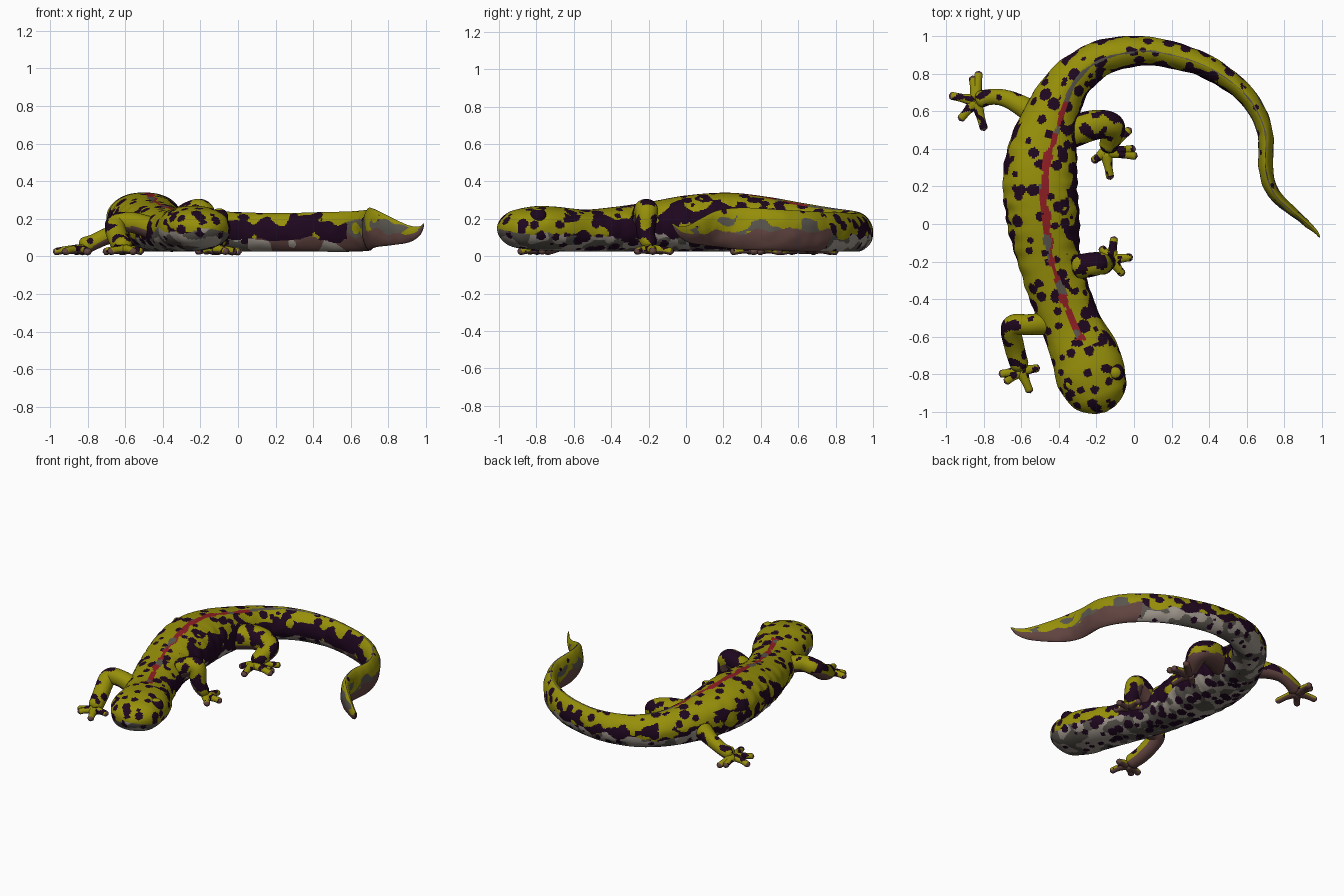
import bpy, bmesh
from math import sin, cos, tau, sqrt, copysign, exp
from mathutils import Vector, noise

if "Cube" in bpy.data.objects:
    bpy.data.objects.remove(bpy.data.objects["Cube"])


def material(name, rgb):
    m = bpy.data.materials.new(name)
    m.use_nodes = True
    m.diffuse_color = (*rgb, 1)
    bsdf = m.node_tree.nodes["Principled BSDF"]
    bsdf.inputs["Base Color"].default_value = (*rgb, 1)
    bsdf.inputs["Roughness"].default_value = 0.8
    return m


PALETTE = [
    material("olive_yellow", (0.305, 0.275, 0.003)),
    material("dark_purple", (0.013, 0.002, 0.013)),
    material("pale_grey", (0.34, 0.30, 0.26)),
    material("mid_grey", (0.10, 0.09, 0.075)),
    material("stripe_red", (0.27, 0.013, 0.017)),
    material("mauve_brown", (0.12, 0.058, 0.052)),
]
YELLOW, DARK, PALE, GREY, RED, MAUVE = range(len(PALETTE))


def spot(p, scale):
    return noise.voronoi(p * scale)[0][0]


def patch(p, scale, shift=0):
    return noise.noise(p * scale + Vector((shift, shift, shift)))


def spow(v, e):
    return copysign(abs(v) ** e, v)


def sample(stations, step):
    """Smooth curve through stations (x, y, z, half width, half height)."""
    pts = [Vector(s) for s in stations]
    pts = [2 * pts[0] - pts[1]] + pts + [2 * pts[-1] - pts[-2]]
    out = []
    for a, b, c, d in zip(pts, pts[1:], pts[2:], pts[3:]):
        n = max(2, int((c - b).length / step))
        for k in range(n):
            t = k / n
            out.append(0.5 * (2 * b + (c - a) * t + (2 * a - 5 * b + 4 * c - d) * t * t
                              + (3 * b - a - 3 * c + d) * t ** 3))
    return out + [pts[-2]]


def sweep(bm, stations, sides, step, caps, paint, shape=None):
    """Skin a rounded tube along the stations and paint each face by rule."""
    pts = sample(stations, step)
    ctr = [Vector(p[:3]) for p in pts]
    dist = [0.0]
    for a, b in zip(ctr, ctr[1:]):
        dist.append(dist[-1] + (b - a).length)
    rings = []
    for i, p in enumerate(pts):
        tan = (ctr[min(i + 1, len(ctr) - 1)] - ctr[max(i - 1, 0)]).normalized()
        side = tan.cross(Vector((0, 0, 1))).normalized()
        up = Vector((0, 0, 1)) if shape else side.cross(tan)
        r = 1.0
        for d, cap in ((dist[i], caps[0]), (dist[-1] - dist[i], caps[1])):
            r *= max(0.05, sqrt(1 - (1 - min(d / cap, 1)) ** 2))
        w, h = max(p[3], 0.004) * r, max(p[4], 0.004) * r
        eu = shape(ctr[i]) if shape else 1
        ring = []
        for j in range(sides):
            u, v = cos(tau * j / sides), sin(tau * j / sides)
            co = ctr[i] + side * spow(u, eu) * w + up * spow(v, 0.9) * h
            if shape:  # skin wrinkles and rib folds on the trunk flanks
                trunk = max(0, 1 - abs(co.y) / 0.6) if co.x < -0.2 else 0
                co += side * u * (0.006 * patch(co, 14) + 0.004 * trunk * sin(dist[i] * 75))
            ring.append(bm.verts.new(co))
        rings.append(ring)
    for A, B in zip(rings, rings[1:]):
        for j in range(sides):
            k = (j + 1) % sides
            f = bm.faces.new((A[j], A[k], B[k], B[j]))
            ang = tau * (j + 0.5) / sides
            f.material_index = paint(f.calc_center_median(), cos(ang), sin(ang))
    for ring in (rings[0], rings[-1]):
        f = bm.faces.new(ring)
        f.material_index = paint(f.calc_center_median(), 0.5, 0)


def finish(bm, name):
    bmesh.ops.recalc_face_normals(bm, faces=bm.faces)
    for f in bm.faces:
        f.smooth = True
    me = bpy.data.meshes.new(name)
    bm.to_mesh(me)
    bm.free()
    for m in PALETTE:
        me.materials.append(m)
    ob = bpy.data.objects.new(name, me)
    bpy.context.collection.objects.link(ob)
    return ob


# Colour rules: u runs from the outer to the inner side, v from belly to back
def paint_belly(p, inner, tail, tail_end):
    if tail_end or (tail and inner and p.x > 0.05):
        return PALE if not tail_end and patch(p, 10, 5) > 0.25 else MAUVE
    if spot(p, 14) < (0.33 if tail or p.y < -0.6 else 0.46):
        return DARK
    return PALE if patch(p, 13, 3) > (-0.02 if tail or p.y < -0.5 else 0.08) else GREY


def paint_body(p, u, v):
    inner = u > 0
    tail = p.y > 0.65 or p.x > 0
    tail_end = p.x > 0.58
    head = p.y < -0.65
    belly = -0.1 if tail_end else -0.15 if head or (tail and not inner) else -0.36
    if v < belly + 0.35 * patch(p, 9):
        return paint_belly(p, inner, tail, tail_end)
    # Line down the back: red on the trunk, grey along the tail ridge
    if v > 0 and (p.y > -0.62 or tail):
        line = 0.0 if p.x > 0 else 0.06 + 0.26 * exp(-((p.y - 0.62) / 0.25) ** 2)
        width = (0.16 if tail_end else 0.085) + 0.08 * patch(p, 16, 8)
        if abs(u - line) < width:
            return GREY if tail or patch(p, 9, 7) > 0.2 else RED
    # Broken dark band along the flanks, greyer towards the tail tip
    edge = 0.1 if head else (0.62 if inner else 0.3)
    if v < edge + 0.8 * patch(p, 11, 2):
        if tail_end:
            return GREY if patch(p, 13, 4) > -0.05 else YELLOW
        if patch(p, 10, 9) > (-0.3 if inner and not head else 0.03):
            return DARK
    size = 0.2 if tail_end else 0.375 + 0.12 * patch(p, 6, 11)
    return DARK if spot(p, 14 if head else 12) < size else YELLOW


def limb_paint(dark_level):
    def paint(p, u, v):
        if v < -0.35 + 0.2 * patch(p, 15):
            return MAUVE
        return DARK if patch(p, 14, 1) > dark_level else YELLOW
    return paint


def toe_paint(end):
    def paint(p, u, v):
        if v < -0.25 or (p - end).length < 0.026:
            return MAUVE
        return DARK if patch(p, 22, 1) > 0.12 else YELLOW
    return paint


# Head, trunk and tail: x, y, half width, underside height, top height
SPINE = [
    (-0.15, -1.0, 0.12, 0.075, 0.22), (-0.19, -0.9, 0.16, 0.045, 0.25),
    (-0.23, -0.8, 0.185, 0.033, 0.268), (-0.26, -0.7, 0.18, 0.027, 0.265),
    (-0.33, -0.54, 0.16, 0.025, 0.25), (-0.395, -0.37, 0.16, 0.025, 0.265),
    (-0.45, -0.2, 0.165, 0.025, 0.29), (-0.48, 0.0, 0.19, 0.025, 0.325),
    (-0.5, 0.22, 0.2, 0.025, 0.34), (-0.48, 0.42, 0.18, 0.025, 0.32),
    (-0.42, 0.62, 0.14, 0.025, 0.285), (-0.33, 0.77, 0.115, 0.025, 0.26),
    (-0.18, 0.88, 0.095, 0.025, 0.245), (0.02, 0.92, 0.08, 0.025, 0.235),
    (0.22, 0.895, 0.07, 0.025, 0.23), (0.42, 0.82, 0.06, 0.025, 0.235),
    (0.6, 0.68, 0.05, 0.025, 0.24), (0.695, 0.5, 0.042, 0.03, 0.25),
    (0.7, 0.3, 0.038, 0.035, 0.26), (0.74, 0.17, 0.033, 0.05, 0.245),
    (0.82, 0.085, 0.026, 0.06, 0.205), (0.91, 0.01, 0.018, 0.075, 0.165),
    (0.965, -0.04, 0.012, 0.11, 0.16), (0.99, -0.075, 0.006, 0.165, 0.18),
]
bm = bmesh.new()
sweep(bm, [(x, y, (a + b) / 2, w, (b - a) / 2) for x, y, w, a, b in SPINE],
      150, 0.0085, (0.1, 0.02), paint_body,
      lambda c: 1.3 if c.x > 0 else 0.87 + 0.43 * max(0, min(1, (c.y - 0.5) / 0.4)))
finish(bm, "body_and_tail")

# Limbs: darkness level, joints as x, y, z, radius, then toe tips round the last joint
LIMBS = {
    "front_right_leg": (0.22,
        [(-0.43, -0.53, 0.14, 0.06), (-0.56, -0.535, 0.18, 0.055), (-0.65, -0.545, 0.17, 0.055),
         (-0.635, -0.66, 0.09, 0.053), (-0.6, -0.78, 0.042, 0.048)],
        [(-0.72, -0.8), (-0.69, -0.845), (-0.55, -0.9), (-0.5, -0.765)]),
    "front_left_leg": (-0.05,
        [(-0.36, -0.24, 0.16, 0.06), (-0.25, -0.22, 0.23, 0.065), (-0.185, -0.21, 0.235, 0.06),
         (-0.16, -0.215, 0.13, 0.05), (-0.12, -0.19, 0.042, 0.035)],
        [(-0.105, -0.065), (-0.005, -0.175), (-0.055, -0.275), (-0.18, -0.12)]),
    "hind_right_leg": (0.2,
        [(-0.48, 0.55, 0.14, 0.07), (-0.6, 0.63, 0.13, 0.055), (-0.69, 0.67, 0.11, 0.045),
         (-0.77, 0.675, 0.075, 0.042), (-0.84, 0.655, 0.048, 0.05)],
        [(-0.825, 0.815), (-0.985, 0.685), (-0.86, 0.79), (-0.93, 0.55), (-0.795, 0.495)]),
    "hind_left_leg": (0.05,
        [(-0.38, 0.47, 0.15, 0.085), (-0.22, 0.525, 0.16, 0.08), (-0.12, 0.52, 0.13, 0.07),
         (-0.125, 0.45, 0.08, 0.055), (-0.15, 0.385, 0.045, 0.045)],
        [(0.02, 0.36), (0.01, 0.4), (-0.125, 0.235), (-0.225, 0.33), (-0.015, 0.51)]),
}
for name, (dark_level, joints, toes) in LIMBS.items():
    bm = bmesh.new()
    sweep(bm, [(*j, j[3]) for j in joints], 40, 0.008, (0.04, 0.04), limb_paint(dark_level))
    palm = Vector(joints[-1][:3])
    for tip in toes:
        end = Vector((*tip, 0.022))
        mid = palm.lerp(end, 0.55)
        sweep(bm, [(palm.x, palm.y, 0.038, 0.036, 0.028), (mid.x, mid.y, 0.034, 0.022, 0.02),
                   (*end, 0.022, 0.02)], 20, 0.008, (0.02, 0.022), toe_paint(end))
    finish(bm, name)

# Low bulging eyes: dark with a small yellow upper lid
for name, place in (("left_eye", (-0.1, -0.79, 0.208)), ("right_eye", (-0.335, -0.85, 0.195))):
    bm = bmesh.new()
    bmesh.ops.create_uvsphere(bm, u_segments=32, v_segments=20, radius=0.048)
    for f in bm.faces:
        f.material_index = YELLOW if f.calc_center_median().z > 0.038 else DARK
    finish(bm, name).location = place
